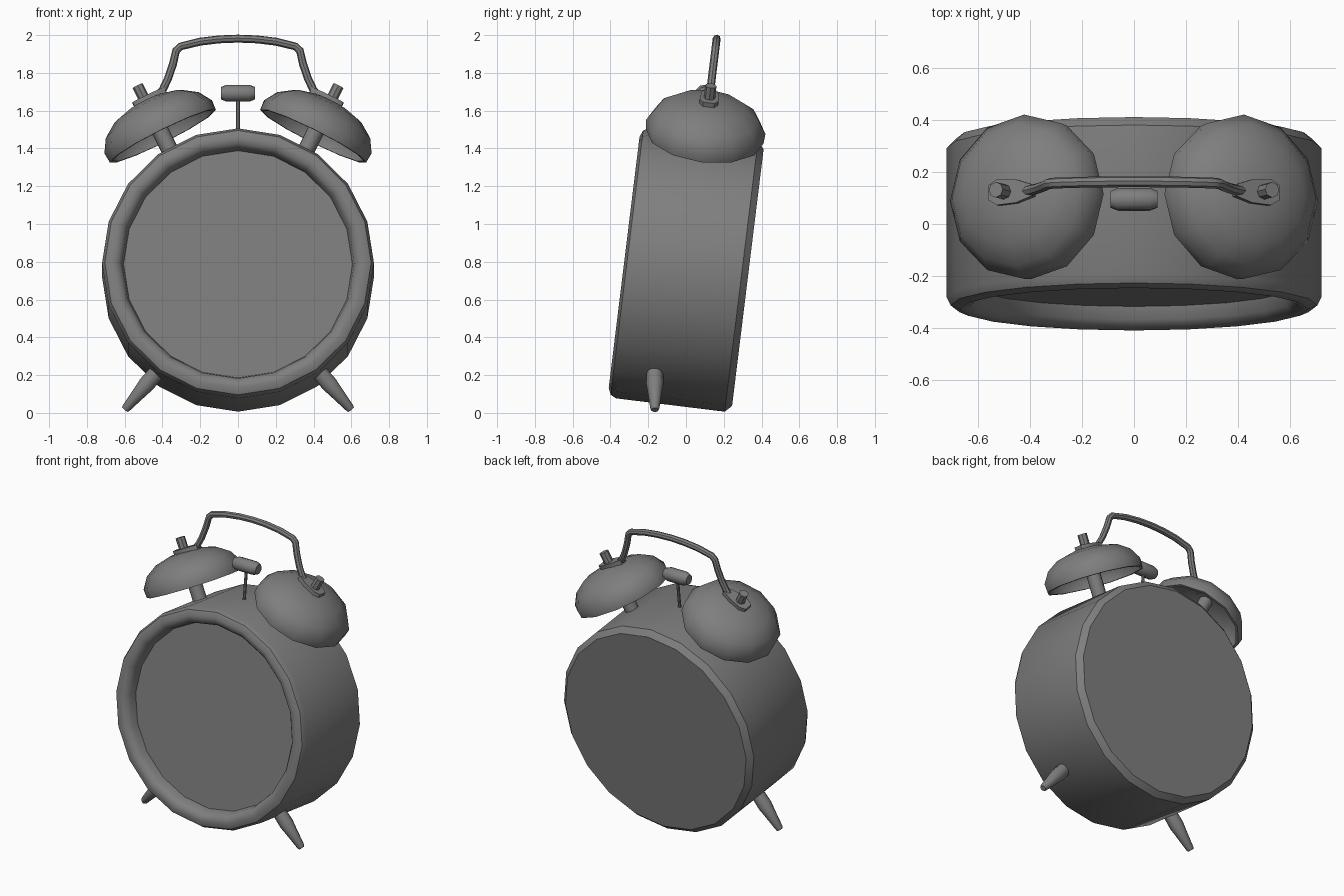
import bpy, bmesh, math
from math import cos, sin, pi, radians
from mathutils import Matrix, Vector

default = bpy.data.objects.get("Cube")
if default:
    bpy.data.objects.remove(default, do_unlink=True)

grey = bpy.data.materials.new("metal_grey")
grey.use_nodes = True
GREY = (0.21, 0.21, 0.21, 1)
grey.diffuse_color = GREY
grey.node_tree.nodes["Principled BSDF"].inputs["Base Color"].default_value = GREY

parts = []
# The clock leans back around its own centre
LEAN = Matrix.Translation((0, 0, 0.757)) @ Matrix.Rotation(radians(-7), 4, 'X')
MIRROR = Matrix.Scale(-1, 4, (1, 0, 0))


def finish(name, bm, matrix):
    bm.transform(matrix)
    bmesh.ops.recalc_face_normals(bm, faces=bm.faces)
    mesh = bpy.data.meshes.new(name)
    bm.to_mesh(mesh)
    bm.free()
    mesh.materials.append(grey)
    obj = bpy.data.objects.new(name, mesh)
    bpy.context.collection.objects.link(obj)
    parts.append(obj)


def lathe(name, profile, sides, matrix):
    """Turn (radius, height) points around the z axis; radius 0 closes an end."""
    bm = bmesh.new()
    rings = []
    for r, h in profile:
        count = sides if r else 1
        rings.append([bm.verts.new((r * cos(2 * pi * i / sides), r * sin(2 * pi * i / sides), h))
                      for i in range(count)])
    for a, b in zip(rings, rings[1:]):
        for i in range(sides):
            j = (i + 1) % sides
            corners = [a[i % len(a)], a[j % len(a)], b[j % len(b)], b[i % len(b)]]
            bm.faces.new(list(dict.fromkeys(corners)))
    finish(name, bm, matrix)


def rod(name, radius, low, high, sides, matrix):
    lathe(name, [(0, low), (radius, low), (radius, high), (0, high)], sides, matrix)


# Case with rounded bezel, and the recessed dial
FORWARD = LEAN @ Matrix.Rotation(radians(90), 4, 'X')
lathe("case", [(0, -0.33), (0.685, -0.33), (0.72, -0.295), (0.72, 0.285),
               (0.705, 0.315), (0.67, 0.33), (0.635, 0.32), (0.615, 0.295),
               (0.605, 0.24)], 20, FORWARD)
lathe("dial", [(0, 0.245), (0.608, 0.245)], 20, FORWARD)

# Hammer between the bells
HAMMER = LEAN @ Matrix.Translation((0, -0.02, 0.94))
rod("hammer_rod", 0.01, -0.25, 0, 8, HAMMER)
lathe("hammer_head", [(0, -0.09), (0.033, -0.09), (0.045, -0.06), (0.045, 0.06),
                      (0.033, 0.09), (0, 0.09)], 10,
      HAMMER @ Matrix.Rotation(radians(90), 4, 'Y'))

# Bells, studs, handle plates and feet on both sides
BELL = Matrix.Translation((0.398, 0.012, 0.715)) @ Matrix.Rotation(radians(26.4), 4, 'Y')
foot_top, foot_tip = Vector((0.40, -0.165, 0.25)), Vector((0.60, -0.165, 0.016))
foot_axis = foot_tip - foot_top
FOOT = Matrix.Translation(foot_top) @ foot_axis.to_track_quat('Z', 'Y').to_matrix().to_4x4()
for side, flip in (("left", Matrix.Identity(4)), ("right", MIRROR)):
    place = LEAN @ flip @ BELL
    lathe(side + "_bell", [(0, 0.21), (0.1, 0.203), (0.2, 0.176), (0.275, 0.125),
                           (0.318, 0.055), (0.314, 0), (0.298, 0), (0.3, 0.05),
                           (0.26, 0.112), (0.19, 0.158), (0.1, 0.185), (0, 0.19)], 12, place)
    rod(side + "_bell_post", 0.045, -0.17, 0.2, 10, place)
    rod(side + "_bell_stud", 0.03, 0.19, 0.3, 8, place)

    bm = bmesh.new()
    half = [(-0.12, 0.022), (-0.05, 0.045), (0.03, 0.05), (0.065, 0.03)]
    outline = half + [(x, -y) for x, y in reversed(half)]
    base = bm.faces.new([bm.verts.new((x, y, 0.2)) for x, y in outline])
    raised = bmesh.ops.extrude_face_region(bm, geom=[base])["geom"]
    bmesh.ops.translate(bm, vec=(0, 0, 0.03),
                        verts=[v for v in raised if isinstance(v, bmesh.types.BMVert)])
    finish(side + "_handle_plate", bm, place)

    length = foot_axis.length
    lathe(side + "_foot", [(0, 0), (0.043, 0), (0.046, 0.13), (0.04, 0.17),
                           (0.024, length - 0.01), (0.018, length), (0, length)], 10,
          flip @ FOOT)

# Carrying handle swept along a mirrored path
half_path = [(0.43, 0.925), (0.4, 0.96), (0.37, 1.022), (0.344, 1.1), (0.328, 1.17),
             (0.305, 1.193), (0.2, 1.219), (0.1, 1.231)]
path = half_path + [(0, 1.235)] + [(-x, z) for x, z in reversed(half_path)]
curve = bpy.data.curves.new("handle", 'CURVE')
curve.dimensions = '3D'
curve.bevel_depth = 0.021
curve.bevel_resolution = 2
curve.use_fill_caps = True
spline = curve.splines.new('POLY')
spline.points.add(len(path) - 1)
for point, (x, z) in zip(spline.points, path):
    point.co = (x, 0.012, z, 1)
curve.materials.append(grey)
handle = bpy.data.objects.new("handle", curve)
handle.matrix_world = LEAN
bpy.context.collection.objects.link(handle)
bpy.ops.object.select_all(action='DESELECT')
handle.select_set(True)
bpy.context.view_layer.objects.active = handle
bpy.ops.object.convert(target='MESH')
parts.append(bpy.context.view_layer.objects.active)

# Smooth shading with crisp edges
for obj in parts:
    obj.select_set(True)
bpy.ops.object.shade_smooth_by_angle(angle=radians(40))
